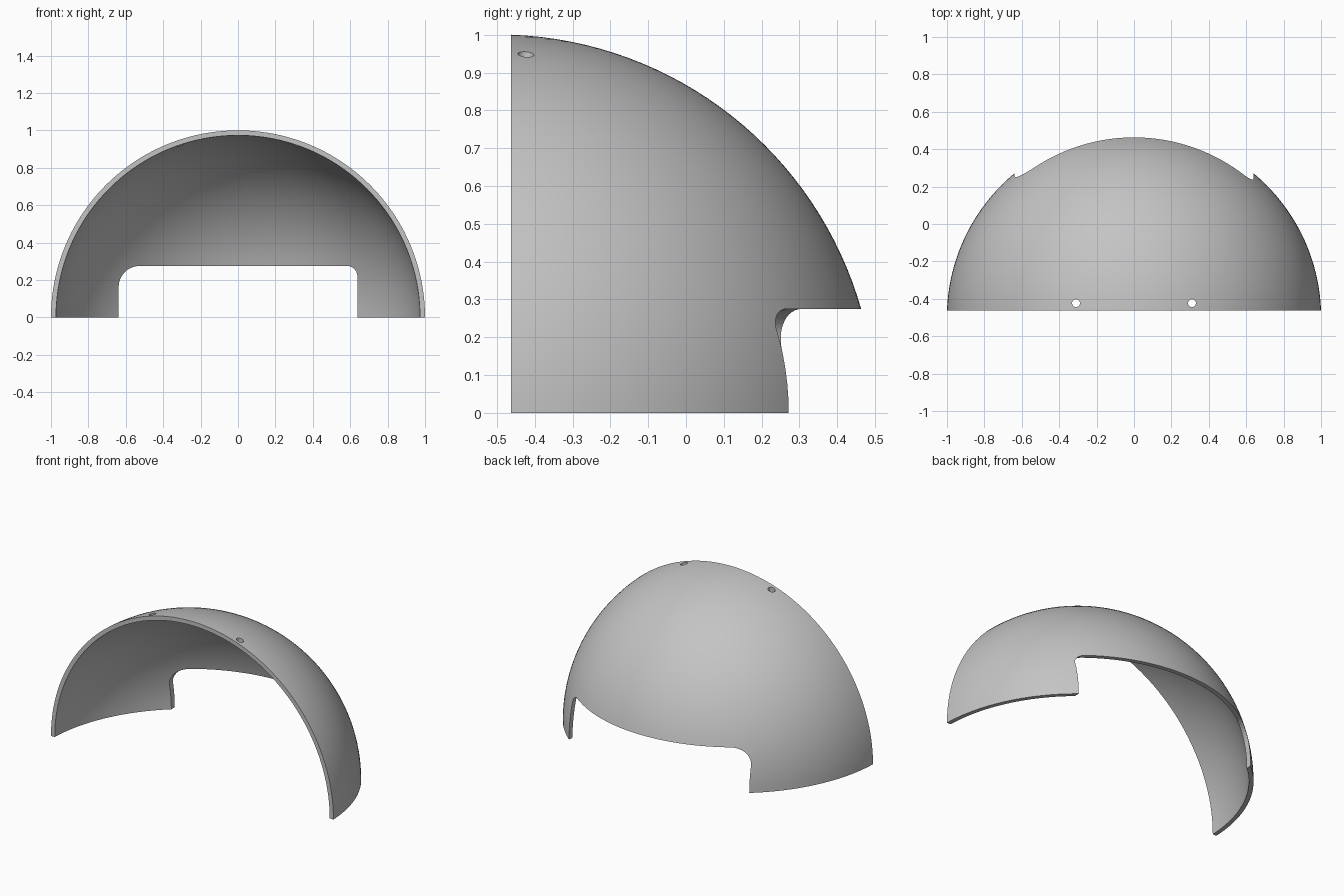
import bpy, bmesh, math
from mathutils import Matrix, Vector

CENTRE_Y, FRONT_Y = -0.499, -0.463
OUTER, INNER = 1.0007, 0.974

if "Cube" in bpy.data.objects:
    bpy.data.objects.remove(bpy.data.objects["Cube"])

grey = bpy.data.materials.new("shell_grey")
grey.use_nodes = True
colour = (0.55, 0.55, 0.55, 1)
grey.diffuse_color = colour
grey.node_tree.nodes["Principled BSDF"].inputs["Base Color"].default_value = colour


def add_object(name, bm):
    bmesh.ops.recalc_face_normals(bm, faces=bm.faces)
    mesh = bpy.data.meshes.new(name)
    bm.to_mesh(mesh)
    bm.free()
    obj = bpy.data.objects.new(name, mesh)
    bpy.context.collection.objects.link(obj)
    mesh.materials.append(grey)
    return obj


def ball(radius):
    bm = bmesh.new()
    bmesh.ops.create_uvsphere(bm, u_segments=160, v_segments=80, radius=radius,
                              matrix=Matrix.Translation((0, CENTRE_Y, 0)))
    return bm


def slice_off(bm, point, normal):
    """Remove everything on the normal's side and cap the opening."""
    geom = bm.verts[:] + bm.edges[:] + bm.faces[:]
    cut = bmesh.ops.bisect_plane(bm, geom=geom, dist=1e-5, plane_co=point,
                                 plane_no=normal, clear_outer=True)
    edges = [e for e in bm.edges if e.is_boundary]
    bmesh.ops.edgeloop_fill(bm, edges=edges)


def corner(cx, cz, radius, start):
    return [(cx + radius * math.cos(a), cz + radius * math.sin(a))
            for a in (math.radians(start + 90 * i / 12) for i in range(13))]


# Outer dome: quarter of a ball, flat at the floor and the front
bm = ball(OUTER)
slice_off(bm, (0, 0, 0), (0, 0, -1))
slice_off(bm, (0, FRONT_Y, 0), (0, -1, 0))
dome = add_object("dome_shell", bm)

# Hollow
cutters = [add_object("hollow_cutter", ball(INNER))]

# Rear opening with one wide and one tight rounded corner
half, top, tight, wide = 0.638, 0.275, 0.055, 0.112
outline = [(-half, -0.2), (half, -0.2)]
outline += corner(half - tight, top - tight, tight, 0)
outline += corner(wide - half, top - wide, wide, 90)
bm = bmesh.new()
face = bm.faces.new([bm.verts.new((x, 0, z)) for x, z in outline])
grown = bmesh.ops.extrude_face_region(bm, geom=[face])
bmesh.ops.translate(bm, vec=Vector((0, 1, 0)),
                    verts=[v for v in grown["geom"] if isinstance(v, bmesh.types.BMVert)])
cutters.append(add_object("opening_cutter", bm))

# Two small vertical holes near the front rim
for side in (-1, 1):
    bm = bmesh.new()
    bmesh.ops.create_cone(bm, cap_ends=True, segments=32, radius1=0.021, radius2=0.021,
                          depth=0.6, matrix=Matrix.Translation((side * 0.31, -0.423, 0.95)))
    cutters.append(add_object("hole_cutter", bm))

bpy.ops.object.select_all(action="DESELECT")
bpy.context.view_layer.objects.active = dome
dome.select_set(True)
for cutter in cutters:
    mod = dome.modifiers.new(cutter.name, "BOOLEAN")
    mod.operation, mod.solver, mod.object = "DIFFERENCE", "EXACT", cutter
    bpy.ops.object.modifier_apply(modifier=mod.name)
    bpy.data.objects.remove(cutter)

bpy.ops.object.shade_smooth_by_angle(angle=math.radians(30))
